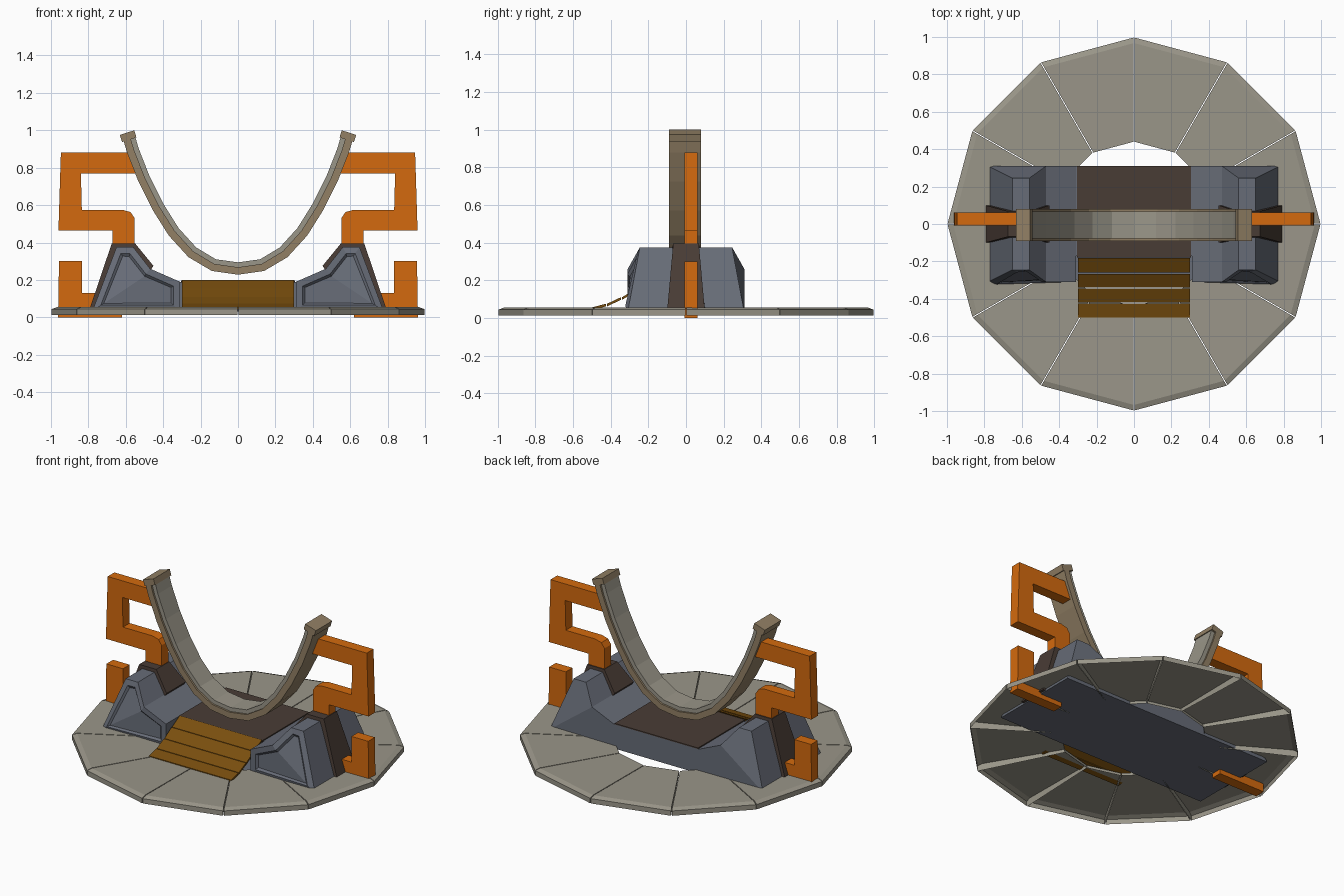
import bpy, bmesh, math
from mathutils import Vector

cube = bpy.data.objects.get("Cube")
if cube:
    bpy.data.objects.remove(cube)


def material(name, *srgb):
    m = bpy.data.materials.new(name)
    col = [((c / 255 + 0.055) / 1.055) ** 2.4 for c in srgb] + [1]
    m.diffuse_color = col
    m.use_nodes = True
    m.node_tree.nodes["Principled BSDF"].inputs["Base Color"].default_value = col
    return m


ORANGE = material("orange paint", 212, 106, 14)
STONE = material("pale stone", 154, 150, 137)
TAN = material("tan metal", 146, 128, 101)
GREY = material("blue grey metal", 103, 108, 119)
BROWN = material("dark brown", 73, 60, 53)
OCHRE = material("ochre planks", 122, 79, 14)


def finish(name, bm, mat):
    mesh = bpy.data.meshes.new(name)
    bm.to_mesh(mesh)
    bm.free()
    mesh.materials.append(mat)
    ob = bpy.data.objects.new(name, mesh)
    bpy.context.collection.objects.link(ob)
    return ob


def prism(pts, front, back):
    """Solid from an xz outline; front and back give y, one value or one per point."""
    n = len(pts)
    front = front if isinstance(front, list) else [front] * n
    back = back if isinstance(back, list) else [back] * n
    bm = bmesh.new()
    f = [bm.verts.new((x, y, z)) for (x, z), y in zip(pts, front)]
    b = [bm.verts.new((x, y, z)) for (x, z), y in zip(pts, back)]
    bm.faces.new(f)
    bm.faces.new(b[::-1])
    for i in range(n):
        j = (i + 1) % n
        bm.faces.new((f[j], f[i], b[i], b[j]))
    bmesh.ops.recalc_face_normals(bm, faces=bm.faces)
    return bm, f, b


def part(name, mat, pts, front, back):
    return finish(name, prism(pts, front, back)[0], mat)


def flip(pts, s):
    return [(s * x, z) for x, z in pts]


# Floor ring: twelve open-bottomed wedge plates with a bevelled rim
def ring_plate(i):
    a0, a1 = math.radians(30 * i), math.radians(30 * i + 30)
    mid = (a0 + a1) / 2
    shift = Vector((math.cos(mid), math.sin(mid), 0)) * 0.01
    section = [(0.43, 0.032), (0.43, 0.05), (0.957, 0.055), (0.987, 0.044), (0.987, 0.012)]
    bm = bmesh.new()
    sides = []
    for a in (a0, a1):
        sides.append([bm.verts.new(Vector((r * math.cos(a), r * math.sin(a), z)) + shift)
                      for r, z in section])
    p, q = sides
    for k in range(len(section) - 1):
        bm.faces.new((p[k], p[k + 1], q[k + 1], q[k]))
    bm.faces.new(p)
    bm.faces.new(q[::-1])
    bmesh.ops.recalc_face_normals(bm, faces=bm.faces)
    finish(f"floor_plate_{i + 1}", bm, STONE)


for i in range(12):
    ring_plate(i)

# Central body with its brown deck
part("body_base", GREY, [(-0.31, 0.03), (0.31, 0.03), (0.31, 0.19), (-0.31, 0.19)], -0.17, 0.31)
part("body_underside", GREY, [(-0.31, 0.03), (0.31, 0.03), (0.31, 0.04), (-0.31, 0.04)], -0.31, -0.17)
part("deck", BROWN, [(-0.305, 0.185), (0.305, 0.185), (0.305, 0.197), (-0.305, 0.197)], -0.18, 0.31)

# Sloping plank ramp at the front
ramp = [(-0.5, 0.056), (-0.42, 0.075), (-0.34, 0.11), (-0.26, 0.155), (-0.175, 0.2)]
for i, ((y0, z0), (y1, z1)) in enumerate(zip(ramp, ramp[1:])):
    y1 -= 0.006
    bm = bmesh.new()
    bmesh.ops.create_cube(bm, size=1)
    for v in bm.verts:
        t = v.co.y + 0.5
        v.co = (v.co.x * 0.6, y0 + (y1 - y0) * t, z0 + (z1 - z0) * t + (v.co.z - 0.5) * 0.014)
    finish(f"ramp_plank_{i + 1}", bm, OCHRE)

tower = [(0.78, 0.03), (0.65, 0.375), (0.56, 0.375), (0.47, 0.26), (0.31, 0.19), (0.31, 0.03)]
depth = [0.31, 0.245, 0.245, 0.31, 0.31, 0.31]
strap = [(0.795, 0.04), (0.675, 0.395), (0.55, 0.395), (0.452, 0.275), (0.475, 0.24), (0.6, 0.04)]
strap_half = [0.1, 0.068, 0.068, 0.1, 0.1, 0.1]
upper_arm = [(0.57, 0.88), (0.947, 0.88), (0.96, 0.465), (0.67, 0.465), (0.67, 0.385),
             (0.553, 0.385), (0.553, 0.53), (0.575, 0.563), (0.62, 0.575),
             (0.835, 0.575), (0.84, 0.77), (0.53, 0.77)]
lower_arm = [(0.835, 0.3), (0.957, 0.3), (0.962, 0), (0.62, 0), (0.62, 0.13), (0.835, 0.13)]

for side, s in (("left", 1), ("right", -1)):
    # Side tower with a recessed front panel
    bm, f, b = prism(flip(tower, s), [-d for d in depth], depth)
    for v in (f, b):
        bmesh.ops.connect_verts(bm, verts=[v[0], v[3]])
    bm.normal_update()
    panel = [fc for fc in bm.faces if all(v in f for v in fc.verts)]
    bmesh.ops.inset_region(bm, faces=panel, thickness=0.035, use_even_offset=True)
    bmesh.ops.inset_region(bm, faces=panel, thickness=0.012, depth=-0.014, use_even_offset=True)
    finish(f"{side}_tower", bm, GREY)
    # Flared strap over the tower
    part(f"{side}_strap", BROWN, flip(strap, s), [-h for h in strap_half], strap_half)
    # Orange arms
    part(f"{side}_upper_arm", ORANGE, flip(upper_arm, s), -0.008, 0.062)
    part(f"{side}_lower_arm", ORANGE, flip(lower_arm, s), -0.008, 0.062)
    # End block of the cradle
    part(f"{side}_cradle_end", TAN,
         flip([(0.632, 0.975), (0.555, 1.0), (0.543, 0.962), (0.62, 0.937)], s), -0.09, 0.08)

# Curved cradle: tan band outside, pale liner inside
half = [(0.14, 0.248), (0.265, 0.322), (0.37, 0.437), (0.455, 0.572),
        (0.532, 0.725), (0.593, 0.88), (0.618, 0.965)]
curve = [Vector(p) for p in flip(half[::-1], -1) + [(0, 0.228)] + half]


def offset(d):
    out = []
    for i, p in enumerate(curve):
        t = (curve[min(i + 1, len(curve) - 1)] - curve[max(i - 1, 0)]).normalized()
        out.append(p + Vector((-t.y, t.x)) * d)
    return out


def band(name, mat, d0, d1, y0, y1):
    bm = bmesh.new()
    rings = [[bm.verts.new((p.x, y, p.y)) for p, y in ((o, y0), (o, y1), (n, y1), (n, y0))]
             for o, n in zip(offset(d0), offset(d1))]
    for a, b in zip(rings, rings[1:]):
        for k in range(4):
            bm.faces.new((a[k], a[(k + 1) % 4], b[(k + 1) % 4], b[k]))
    bm.faces.new(rings[0])
    bm.faces.new(rings[-1])
    bmesh.ops.recalc_face_normals(bm, faces=bm.faces)
    finish(name, bm, mat)


band("cradle_band", TAN, 0, 0.04, -0.09, 0.08)
band("cradle_liner", STONE, 0.035, 0.066, -0.078, 0.068)
